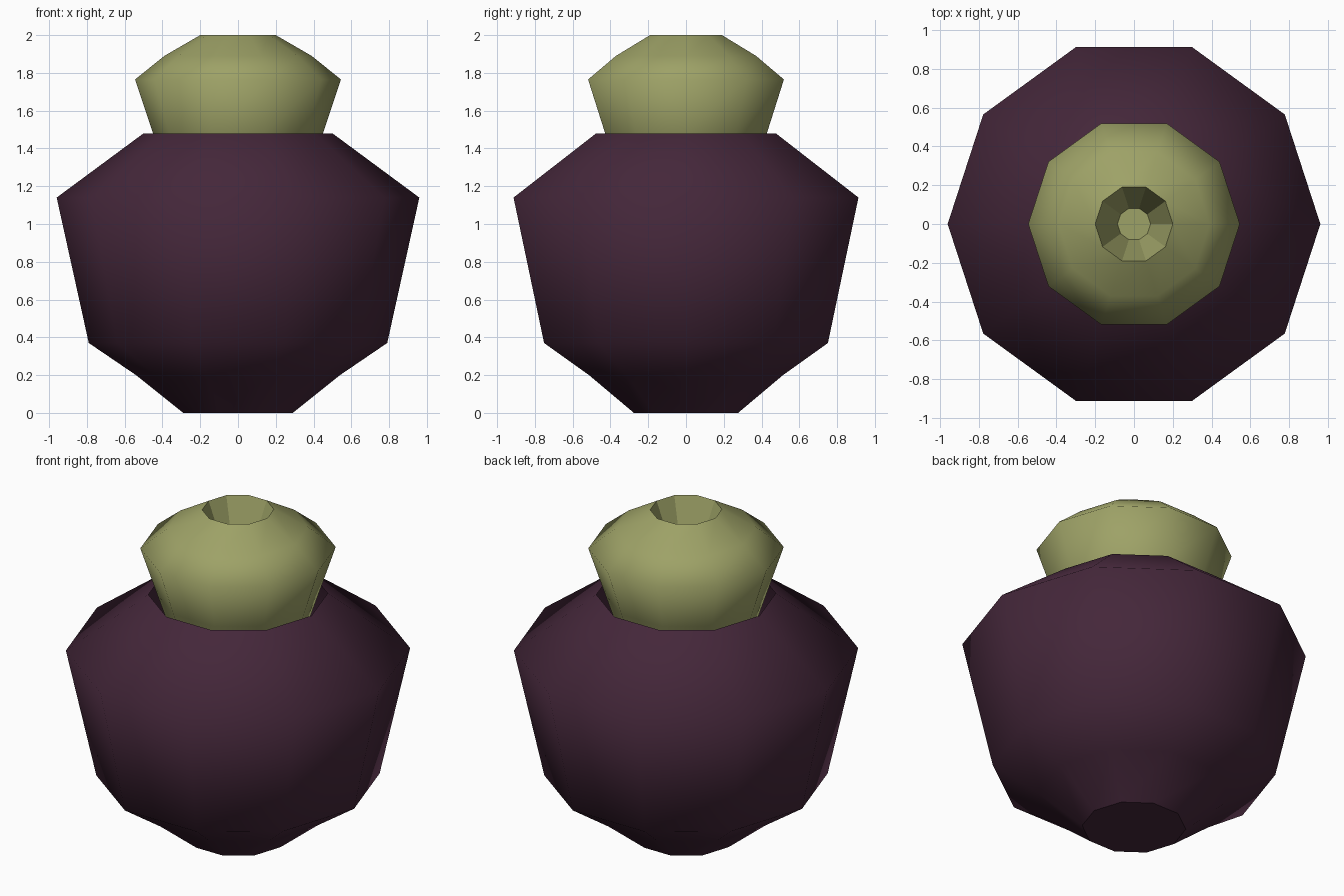
import bpy, bmesh, math

if "Cube" in bpy.data.objects:
    bpy.data.objects.remove(bpy.data.objects["Cube"])

SIDES = 10

def material(name, rgb):
    m = bpy.data.materials.new(name)
    m.diffuse_color = (*rgb, 1)
    m.use_nodes = True
    m.node_tree.nodes["Principled BSDF"].inputs["Base Color"].default_value = m.diffuse_color
    return m

def lathe(name, profile, mat, flat_from=99, cap_start=False, cap_end=False):
    """Turn (radius, height) points into a ten-sided solid."""
    bm = bmesh.new()
    rings = [[bm.verts.new((r * math.cos(math.tau * i / SIDES),
                            r * math.sin(math.tau * i / SIDES), z))
              for i in range(SIDES)] for r, z in profile]
    for k, (a, b) in enumerate(zip(rings, rings[1:])):
        for i in range(SIDES):
            j = (i + 1) % SIDES
            f = bm.faces.new((a[i], a[j], b[j], b[i]))
            f.smooth = k < flat_from
            if k == flat_from:          # crisp rim where flat faces begin
                bm.edges.get((a[i], a[j])).smooth = False
    if cap_start:
        bm.faces.new(rings[0][::-1])
    if cap_end:
        bm.faces.new(rings[-1])
    me = bpy.data.meshes.new(name)
    bm.to_mesh(me)
    bm.free()
    me.materials.append(mat)
    ob = bpy.data.objects.new(name, me)
    bpy.context.collection.objects.link(ob)
    return ob

purple = material("dark purple", (0.058, 0.020, 0.042))
olive = material("olive green", (0.34, 0.36, 0.135))

# Rounded body, open at the top around the stopper
lathe("body", [(0.29, 0), (0.54, 0.20), (0.79, 0.37), (0.96, 1.14), (0.50, 1.48)],
      purple, cap_start=True)

# Stopper sunk into the body, with a tapered hole in its top
lathe("stopper", [(0.38, 1.27), (0.45, 1.48), (0.545, 1.765), (0.39, 1.89), (0.20, 2.0),
                  (0.085, 1.70)],
      olive, flat_from=4, cap_start=True, cap_end=True)
